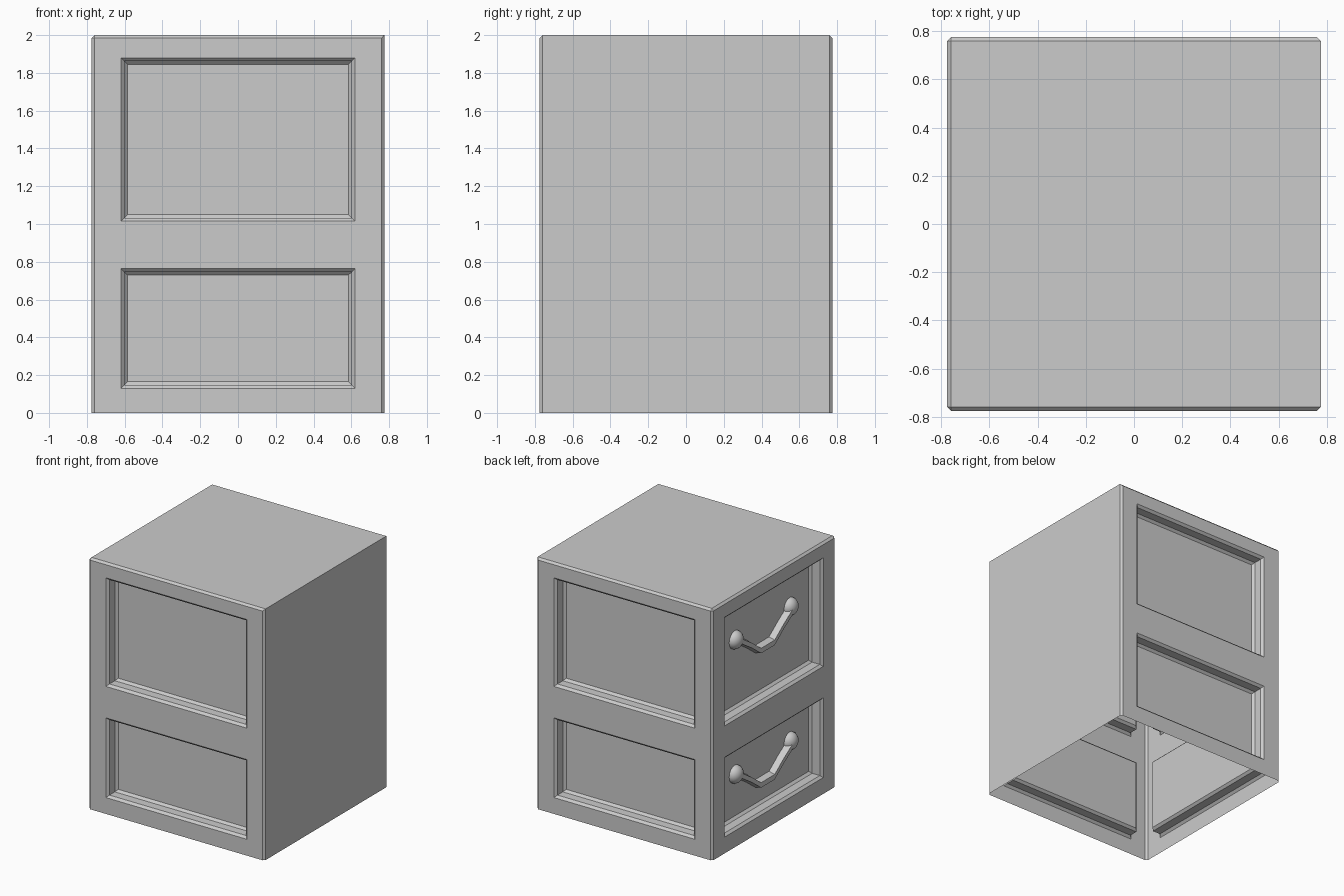
import bpy, bmesh
from math import pi
from mathutils import Matrix, Vector

if "Cube" in bpy.data.objects:
    bpy.data.objects.remove(bpy.data.objects["Cube"])

W, H, C = 0.775, 2.0, 0.016          # half width, height, chamfer
DEPTH = 0.103                        # recess depth


def finish(bm, name, rot=0.0, smooth=False):
    bm.transform(Matrix.Rotation(rot, 4, 'Z'))
    me = bpy.data.meshes.new(name)
    bm.to_mesh(me)
    bm.free()
    for p in me.polygons:
        p.use_smooth = smooth
    ob = bpy.data.objects.new(name, me)
    bpy.context.collection.objects.link(ob)
    return ob


# Carcass: chamfered open-bottomed box; the panelled sides are added separately
bm = bmesh.new()
bmesh.ops.create_cube(bm, size=1, matrix=Matrix.Translation((0, 0, H / 2))
                      @ Matrix.Diagonal((2 * W, 2 * W, H, 1)))
edges = []
for e in bm.edges:
    mid = (e.verts[0].co + e.verts[1].co) / 2
    vertical = abs(mid.z - H / 2) < 0.1
    top = mid.z > H - 0.1 and mid.x < 0.1
    if vertical or top:
        edges.append(e)
bmesh.ops.bevel(bm, geom=edges, offset=C, segments=1, affect='EDGES')
bm.normal_update()
open_sides = [Vector(v) for v in ((0, -1, 0), (0, 1, 0), (-1, 0, 0), (0, 0, -1))]
gone = [f for f in bm.faces if any(f.normal.dot(v) > 0.99 for v in open_sides)]
bmesh.ops.delete(bm, geom=gone, context='FACES')
finish(bm, "cabinet_shell")


# Side with two stepped recessed panels, drawn facing -y and then turned
def panelled_side(name, rot):
    bm = bmesh.new()
    us = [-W + C, -0.62, 0.62, W - C]
    zs = [0, 0.13, 0.765, 1.015, 1.88, H - C]

    def loop(u0, u1, z0, z1, inset, d):
        u0, u1, z0, z1 = u0 + inset, u1 - inset, z0 + inset, z1 - inset
        return [bm.verts.new((u, -W + d, z))
                for u, z in ((u0, z0), (u1, z0), (u1, z1), (u0, z1))]

    profile = [(0, 0), (0.018, 0.018), (0.018, DEPTH - 0.018), (0.036, DEPTH)]
    for i in range(3):
        for j in range(5):
            box = us[i], us[i + 1], zs[j], zs[j + 1]
            if i == 1 and j in (1, 3):
                rings = [loop(*box, a, d) for a, d in profile]
                for r, s in zip(rings, rings[1:]):
                    for k in range(4):
                        n = (k + 1) % 4
                        bm.faces.new((r[k], r[n], s[n], s[k]))
                bm.faces.new(rings[-1])
            else:
                bm.faces.new(loop(*box, 0, 0))
    bmesh.ops.remove_doubles(bm, verts=bm.verts, dist=1e-5)
    finish(bm, name, rot)


panelled_side("front_panels", 0)
panelled_side("back_panels", pi)
panelled_side("drawer_fronts", -pi / 2)


# Domed knob seated on the drawer panel
def knob(name, u, z):
    bm = bmesh.new()
    bmesh.ops.create_uvsphere(bm, u_segments=16, v_segments=12, radius=1)
    bmesh.ops.delete(bm, geom=[v for v in bm.verts if v.co.z < -0.01], context='VERTS')
    bm.transform(Matrix.Translation((u, -W + DEPTH, z))
                 @ Matrix.Rotation(pi / 2, 4, 'X')
                 @ Matrix.Diagonal((0.072, 0.072, 0.06, 1)))
    finish(bm, name, -pi / 2, smooth=True)


# Drooping pull bar between the knobs
def pull_bar(name, z):
    half = [(0.34, 0.0), (0.2, -0.09), (0.085, -0.175)]
    path = half + [(-u, dz) for u, dz in reversed(half)]
    section = [(-0.032, 0.0), (-0.02, 0.05), (0.02, 0.05), (0.032, 0.0)]
    bm = bmesh.new()
    rows = [[bm.verts.new((u, -W + DEPTH - out, z + dz + up)) for up, out in section]
            for u, dz in path]
    for a, b in zip(rows, rows[1:]):
        for k in range(4):
            n = (k + 1) % 4
            bm.faces.new((a[k], a[n], b[n], b[k]))
    bm.faces.new(rows[0])
    bm.faces.new(rows[-1])
    bmesh.ops.recalc_face_normals(bm, faces=bm.faces)
    finish(bm, name, -pi / 2)


for label, z in (("lower", 0.5), ("upper", 1.57)):
    pull_bar(label + "_pull_bar", z)
    for side, u in (("left", -0.345), ("right", 0.345)):
        knob(f"{label}_{side}_knob", u, z)
